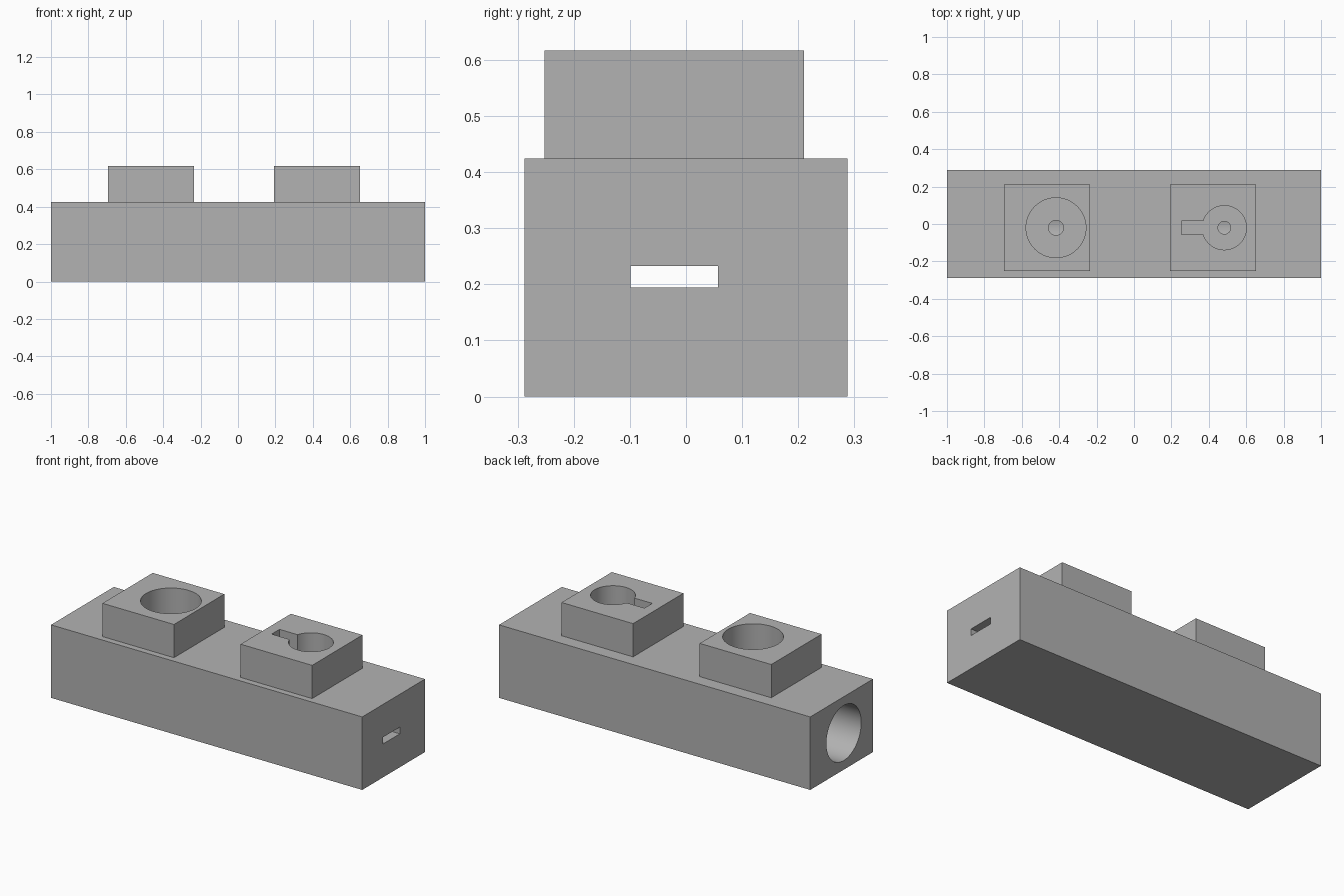
import bpy, math

cube = bpy.data.objects.get("Cube")
if cube:
    bpy.data.objects.remove(cube, do_unlink=True)

grey = bpy.data.materials.new("plain_grey")
grey.use_nodes = True
colour = (0.448, 0.448, 0.448, 1)
grey.diffuse_color = colour
grey.node_tree.nodes["Principled BSDF"].inputs["Base Color"].default_value = colour

BASE_TOP, TOP = 0.424, 0.617
AXIS_Y, AXIS_Z = -0.02, 0.213


def box(name, low, high):
    bpy.ops.mesh.primitive_cube_add(size=1)
    ob = bpy.context.object
    ob.name = name
    ob.location = [(a + b) / 2 for a, b in zip(low, high)]
    ob.scale = [b - a for a, b in zip(low, high)]
    bpy.ops.object.transform_apply(location=True, rotation=True, scale=True)
    ob.data.materials.append(grey)
    return ob


def cylinder(name, radius, centre, length, along_x=False):
    bpy.ops.mesh.primitive_cylinder_add(vertices=64, radius=radius, depth=length, location=centre)
    ob = bpy.context.object
    ob.name = name
    if along_x:
        ob.rotation_euler.y = math.pi / 2
    bpy.ops.object.transform_apply(location=True, rotation=True, scale=True)
    ob.data.materials.append(grey)
    return ob


def cut(target, cutters):
    # Subtract each cutter, then discard it
    bpy.ops.object.select_all(action='DESELECT')
    target.select_set(True)
    bpy.context.view_layer.objects.active = target
    for cutter in cutters:
        cutter.hide_render = True
        mod = target.modifiers.new("cut", 'BOOLEAN')
        mod.operation, mod.solver, mod.object = 'DIFFERENCE', 'EXACT', cutter
        bpy.ops.object.modifier_apply(modifier=mod.name)
        bpy.data.objects.remove(cutter, do_unlink=True)
    bpy.ops.object.shade_smooth_by_angle(angle=math.radians(30))


ROUND_X, KEY_X = -0.417, 0.483

# Long base with a bore from one end, a slot in the other and two wire holes
base = box("base", (-1, -0.288, 0), (1, 0.288, BASE_TOP))
cut(base, [
    cylinder("bore", 0.16, (-0.1, AXIS_Y, AXIS_Z), 2, along_x=True),
    box("end_slot", (0.8, -0.099, 0.194), (1.1, 0.057, 0.233)),
    cylinder("round_wire_hole", 0.04, (ROUND_X, AXIS_Y, 0.4), 0.3),
    cylinder("key_wire_hole", 0.034, (KEY_X, AXIS_Y, 0.4), 0.3),
])

# Raised block with a round socket
round_block = box("round_socket_block", (-0.695, -0.252, BASE_TOP), (-0.235, 0.21, TOP))
cut(round_block, [cylinder("round_socket", 0.16, (ROUND_X, AXIS_Y, 0.5), 0.4)])

# Raised block with a keyhole-shaped socket
key_block = box("keyhole_block", (0.193, -0.252, BASE_TOP), (0.653, 0.21, TOP))
cut(key_block, [
    cylinder("key_socket", 0.118, (KEY_X, AXIS_Y, 0.5), 0.4),
    box("key_notch", (0.255, -0.055, 0.3), (KEY_X, 0.017, 0.7)),
])
